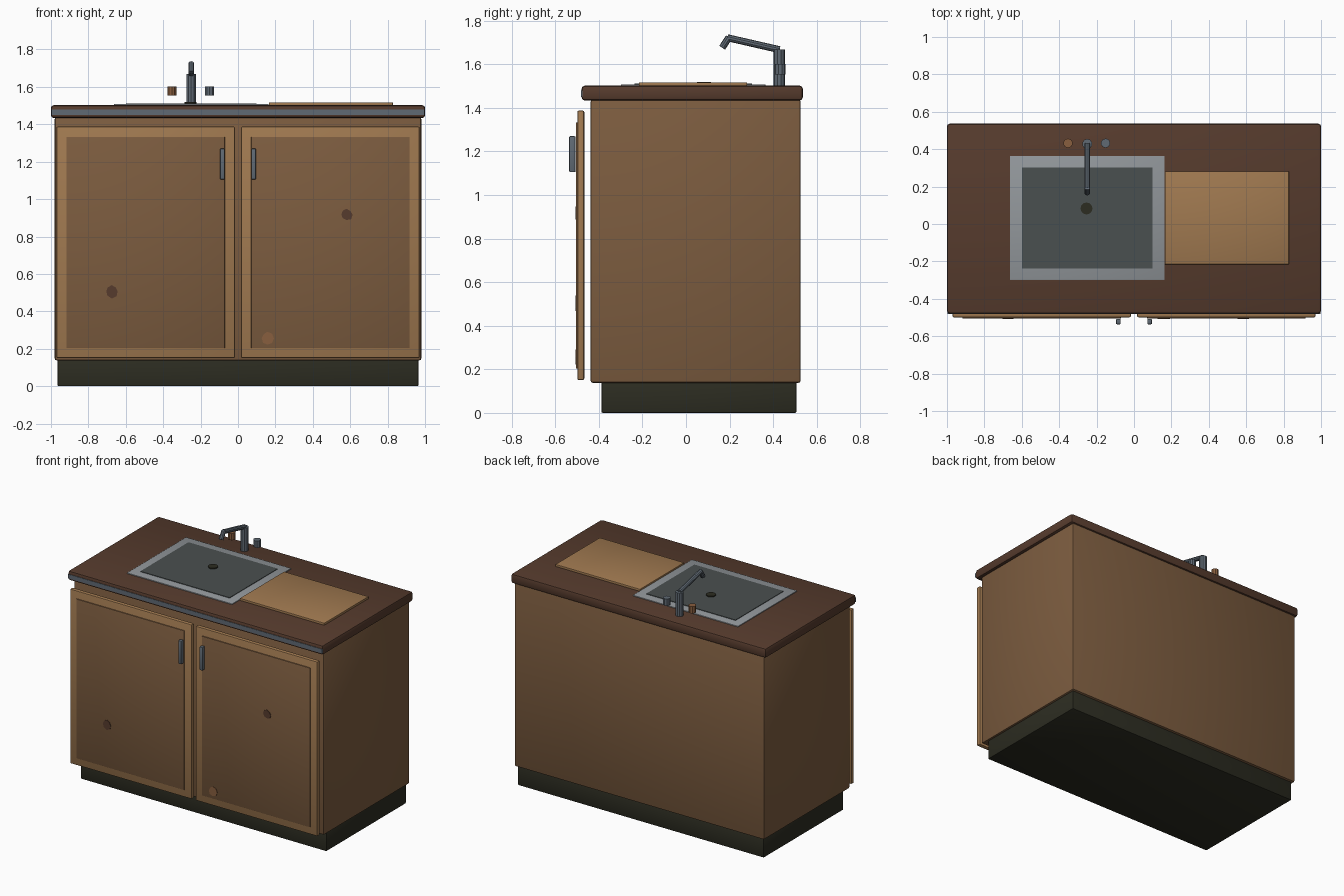
import bpy, bmesh, math, random
from mathutils import Vector

if "Cube" in bpy.data.objects:
    bpy.data.objects.remove(bpy.data.objects["Cube"])

random.seed(4)


def material(name, r, g, b):
    def lin(c):
        c /= 255
        return c / 12.92 if c <= 0.04045 else ((c + 0.055) / 1.055) ** 2.4
    m = bpy.data.materials.new(name)
    m.diffuse_color = (lin(r), lin(g), lin(b), 1)
    m.use_nodes = True
    m.node_tree.nodes["Principled BSDF"].inputs["Base Color"].default_value = m.diffuse_color
    return m


WOOD = material("mid wood", 124, 92, 63)
LIGHT = material("light wood", 160, 121, 80)
COUNTER = material("dark counter wood", 86, 59, 45)
BLACK = material("dark base", 44, 44, 33)
STEEL = material("pale steel", 146, 151, 155)
BASIN = material("basin grey", 74, 80, 80)
METAL = material("blue grey metal", 96, 106, 116)
COPPER = material("copper", 136, 94, 62)


def finish(name, bm, mat, bevel=0, segments=2):
    mesh = bpy.data.meshes.new(name)
    bmesh.ops.recalc_face_normals(bm, faces=bm.faces)
    if bevel:
        bmesh.ops.bevel(bm, geom=bm.edges[:], offset=bevel, segments=segments,
                        profile=0.5, affect='EDGES')
    bm.to_mesh(mesh)
    bm.free()
    mesh.materials.append(mat)
    ob = bpy.data.objects.new(name, mesh)
    bpy.context.collection.objects.link(ob)
    return ob


def box(name, x, y, z, mat, bevel=0):
    bm = bmesh.new()
    bmesh.ops.create_cube(bm, size=1)
    for v in bm.verts:
        for i, (a, b) in enumerate((x, y, z)):
            v.co[i] = (a + b) / 2 + v.co[i] * (b - a)
    return finish(name, bm, mat, bevel)


def rod(name, a, b, radius, mat, sides=10):
    a, b = Vector(a), Vector(b)
    bm = bmesh.new()
    bmesh.ops.create_cone(bm, cap_ends=True, segments=sides, radius1=radius,
                          radius2=radius, depth=(b - a).length)
    rot = Vector((0, 0, 1)).rotation_difference(b - a).to_matrix()
    for v in bm.verts:
        v.co = rot @ v.co + (a + b) / 2
    return finish(name, bm, mat)


def knot(name, x, z, radius, mat):
    """Thin irregular blemish lying on a door panel."""
    bm = bmesh.new()
    ring = []
    for i in range(8):
        t = i * math.tau / 8
        r = radius * random.uniform(0.82, 1.12)
        ring.append(bm.verts.new((x + r * math.cos(t), -0.508, z + r * math.sin(t))))
    face = bm.faces.new(ring)
    ext = bmesh.ops.extrude_face_region(bm, geom=[face])
    for v in ext["geom"]:
        if isinstance(v, bmesh.types.BMVert):
            v.co.y = -0.503
    return finish(name, bm, mat)


# Cabinet and base
box("toe_kick", (-0.965, 0.965), (-0.388, 0.507), (0, 0.145), BLACK, 0.006)
box("cabinet_body", (-0.98, 0.98), (-0.438, 0.526), (0.138, 1.438), WOOD, 0.01)

# Counter with metal trim along the front edge
box("countertop", (-1, 1), (-0.479, 0.536), (1.434, 1.502), COUNTER, 0.014)
box("front_trim", (-0.998, 0.998), (-0.482, -0.474), (1.449, 1.479), METAL)

# Doors, raised panels and pulls
for side, s in (("left", -1), ("right", 1)):
    def span(a, b):
        return tuple(sorted((s * a, s * b)))
    box(side + "_door", span(0.016, 0.971), (-0.499, -0.467), (0.15, 1.388), LIGHT, 0.008)
    box(side + "_door_panel", span(0.07, 0.917), (-0.505, -0.49), (0.203, 1.333), WOOD, 0.003)
    box(side + "_door_pull", span(0.071, 0.096), (-0.536, -0.507), (1.105, 1.27), METAL, 0.005)

# Knots in the door panels
knot("left_knot", -0.675, 0.507, 0.035, COUNTER)
knot("right_knot", 0.58, 0.917, 0.032, COUNTER)
knot("lower_knot", 0.157, 0.256, 0.033, COPPER)

# Sink and cutting board
box("sink_rim", (-0.663, 0.163), (-0.299, 0.364), (1.498, 1.508), STEEL, 0.002)
box("sink_basin", (-0.6, 0.1), (-0.237, 0.302), (1.503, 1.512), BASIN)
rod("drain", (-0.254, 0.083, 1.508), (-0.254, 0.083, 1.519), 0.032, BLACK, 12)
box("cutting_board", (0.165, 0.828), (-0.216, 0.281), (1.498, 1.517), LIGHT, 0.003)

# Tap
rod("tap_column", (-0.25, 0.428, 1.498), (-0.25, 0.428, 1.668), 0.027, METAL, 10)
rod("tap_spout", (-0.25, 0.43, 1.667), (-0.25, 0.19, 1.722), 0.016, METAL, 10)
rod("tap_nozzle", (-0.25, 0.197, 1.724), (-0.25, 0.166, 1.676), 0.016, METAL, 10)
for name, x, mat in (("hot", -0.353, COPPER), ("cold", -0.152, METAL)):
    rod(name + "_tap_knob", (x, 0.432, 1.553), (x, 0.432, 1.602), 0.025, mat, 10)

# Soft bevels, crisp flats
for ob in bpy.context.collection.objects:
    ob.select_set(True)
    bpy.context.view_layer.objects.active = ob
bpy.ops.object.shade_smooth_by_angle(angle=math.radians(30))
